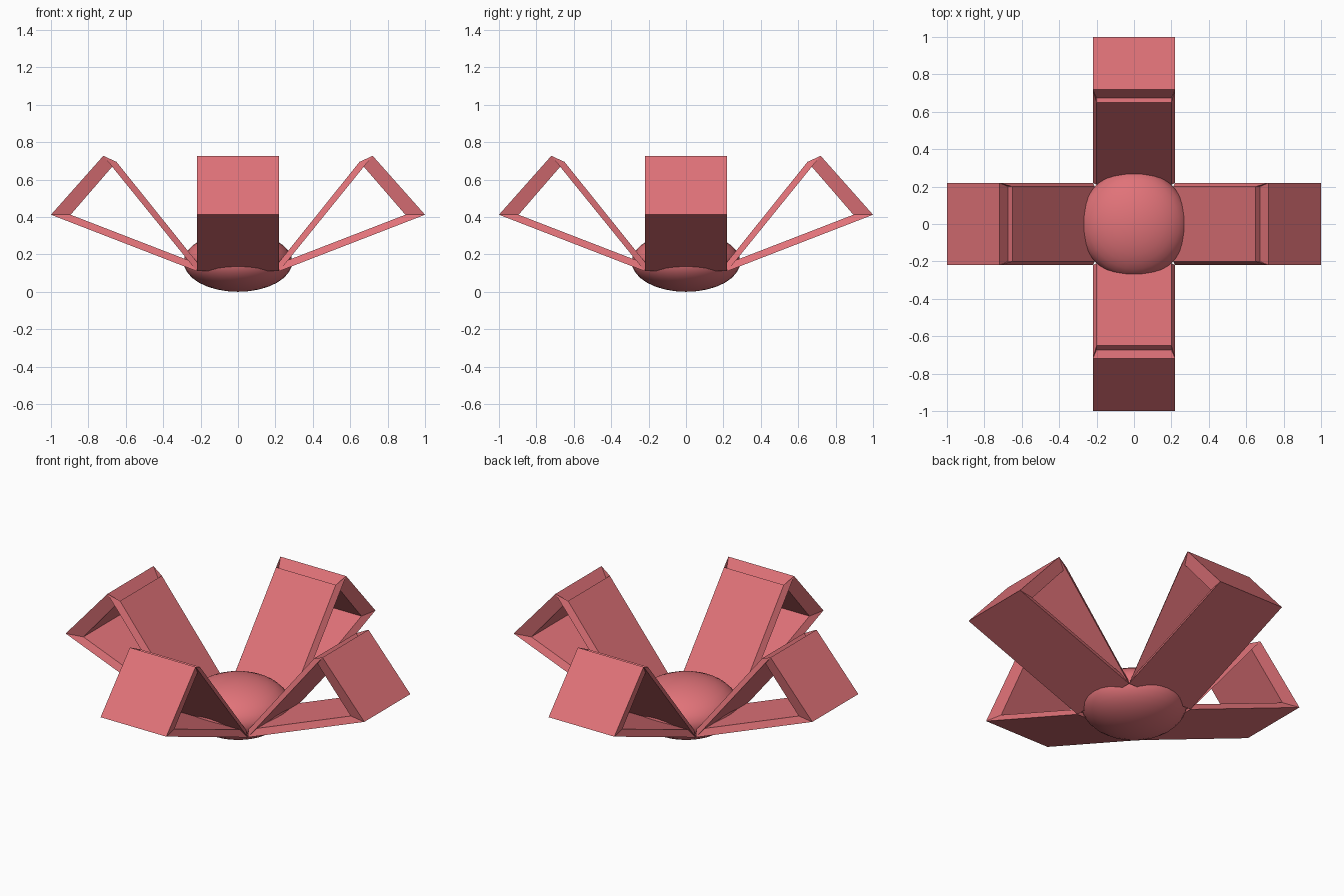
import bpy, bmesh
from math import pi, cos, sin

if "Cube" in bpy.data.objects:
    bpy.data.objects.remove(bpy.data.objects["Cube"])

mat = bpy.data.materials.new("ribbon_red")
mat.diffuse_color = (0.75, 0.17, 0.19, 1)
mat.use_nodes = True
mat.node_tree.nodes["Principled BSDF"].inputs["Base Color"].default_value = mat.diffuse_color

# Loop profiles in the radial plane (distance, height): wide face and bevelled face
WIDE = [(0.22, 0.11), (1.0, 0.412), (0.72, 0.727)]
NARROW = [(0.21, 0.147), (0.895, 0.412), (0.65, 0.695)]


def ribbon_loop(name, angle):
    bm = bmesh.new()
    c, s = cos(angle), sin(angle)

    def ring(profile, half):
        return [[bm.verts.new((r * c - w * s, r * s + w * c, z)) for w in (-half, half)]
                for r, z in profile]

    wide, narrow = ring(WIDE, 0.22), ring(NARROW, 0.20)
    for i in range(3):
        j = (i + 1) % 3
        # the last strap turns its wide side inwards, as the ribbon folds over
        bm.faces.new((wide[i][0], wide[j][0], wide[j][1], wide[i][1]))
        bm.faces.new((narrow[i][0], narrow[i][1], narrow[j][1], narrow[j][0]))
        for k in (0, 1):
            bm.faces.new((wide[i][k], wide[j][k], narrow[j][k], narrow[i][k]))
    bmesh.ops.recalc_face_normals(bm, faces=bm.faces)
    me = bpy.data.meshes.new(name)
    bm.to_mesh(me)
    bm.free()
    me.materials.append(mat)
    bpy.context.collection.objects.link(bpy.data.objects.new(name, me))


# Four folded ribbon loops around the knot
for i, side in enumerate(("right", "back", "left", "front")):
    ribbon_loop(side + "_loop", i * pi / 2)

# Flattened round knot
bpy.ops.mesh.primitive_uv_sphere_add(segments=32, ring_count=16, radius=1, location=(0, 0, 0.16))
knot = bpy.context.object
knot.name = "knot"
knot.scale = (0.29, 0.29, 0.16)
bpy.ops.object.transform_apply(location=False, rotation=False, scale=True)
knot.data.materials.append(mat)
bpy.ops.object.shade_smooth()
